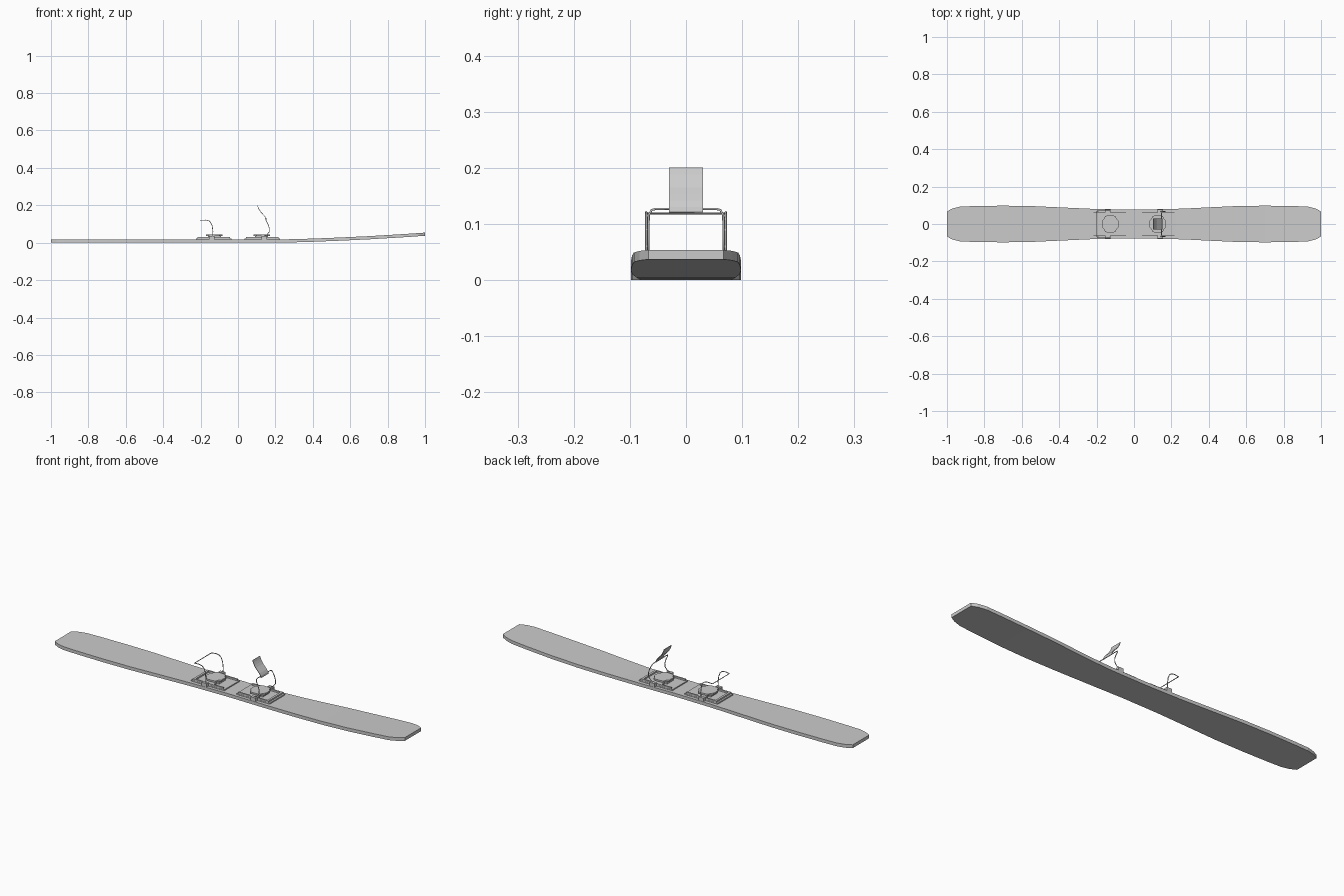
import bpy, bmesh, math
from mathutils import Vector

if "Cube" in bpy.data.objects:
    bpy.data.objects.remove(bpy.data.objects["Cube"])


def obj_from_bm(name, bm):
    bmesh.ops.recalc_face_normals(bm, faces=bm.faces)
    me = bpy.data.meshes.new(name)
    bm.to_mesh(me)
    bm.free()
    ob = bpy.data.objects.new(name, me)
    bpy.context.collection.objects.link(ob)
    return ob


def box(name, x0, x1, y0, y1, z0, z1):
    bm = bmesh.new()
    bmesh.ops.create_cube(bm, size=1)
    for v in bm.verts:
        v.co = Vector(((x0 + x1) / 2 + v.co.x * (x1 - x0),
                       (y0 + y1) / 2 + v.co.y * (y1 - y0),
                       (z0 + z1) / 2 + v.co.z * (z1 - z0)))
    return obj_from_bm(name, bm)


def prism(name, outline, z0, z1):
    bm = bmesh.new()
    face = bm.faces.new([bm.verts.new((x, y, z0)) for x, y in outline])
    ext = bmesh.ops.extrude_face_region(bm, geom=[face])
    bmesh.ops.translate(bm, vec=(0, 0, z1 - z0),
                        verts=[g for g in ext['geom'] if isinstance(g, bmesh.types.BMVert)])
    return obj_from_bm(name, bm)


def wire(name, pts, radius):
    cu = bpy.data.curves.new(name, 'CURVE')
    cu.dimensions = '3D'
    cu.bevel_depth = radius
    cu.bevel_resolution = 1
    cu.use_fill_caps = True
    sp = cu.splines.new('POLY')
    sp.points.add(len(pts) - 1)
    for p, c in zip(sp.points, pts):
        p.co = (*c, 1)
    ob = bpy.data.objects.new(name, cu)
    bpy.context.collection.objects.link(ob)


# Ski board: cross sections (x, half width, underside height)
sections = [(-1, .067, 0), (-.97, .083, 0), (-.93, .093, 0), (-.85, .096, 0), (-.7, .098, 0),
            (-.55, .096, 0), (-.4, .089, 0), (-.2, .080, 0), (0, .077, 0), (.2, .080, 0),
            (.3, .084, .002), (.4, .089, .005), (.55, .096, .011), (.7, .098, .018),
            (.85, .096, .027), (.93, .093, .032), (.97, .083, .035), (1, .067, .037)]
bm = bmesh.new()
rings = []
for x, w, z in sections:
    rings.append([bm.verts.new(c) for c in
                  ((x, -w, z), (x, w, z), (x, w, z + .017), (x, -w, z + .017))])
for a, b in zip(rings, rings[1:]):
    for i in range(4):
        bm.faces.new((a[i], a[(i + 1) % 4], b[(i + 1) % 4], b[i]))
bm.faces.new(rings[0])
bm.faces.new(rings[-1])
obj_from_bm("ski_board", bm)

# Mounting plates, frames and foot pads for heel (-1) and toe (+1)
for label, s in (("heel", -1), ("toe", 1)):
    def b(name, x0, x1, y0, y1, z0, z1):
        xs = sorted((s * x0, s * x1))
        return box(label + "_" + name, xs[0], xs[1], y0, y1, z0, z1)
    b("base_plate", .035, .225, -.062, .062, .016, .023)
    for k, y in enumerate((-.057, .057)):
        b("side_rail_%d" % k, .043, .216, y - .004, y + .004, .022, .031)
    b("end_bar", .205, .216, -.06, .06, .022, .031)
    b("pad_riser", .09, .16, -.026, .026, .022, .036)
    for k, y in enumerate((-.034, .034)):
        b("cross_bar_%d" % k, .10, .15, min(y, y * 1.65), max(y, y * 1.65), .022, .031)
    # notched pad top
    c = s * .127
    quad = [(.044, .018), (.034, .026), (.028, .042), (.012, .046)]
    outline = (quad + [(-x, y) for x, y in quad[::-1]]
               + [(-x, -y) for x, y in quad] + [(x, -y) for x, y in quad[::-1]])
    prism(label + "_pad", [(c + x, y) for x, y in outline], .035, .043)
    for k, y in enumerate((-.07, .07)):
        b("wire_mount_%d" % k, .125, .155, y - .008, y + .008, .015, .036)

# Heel wire loop
side = [(-.135, .071, .03), (-.134, .071, .06), (-.138, .071, .09), (-.146, .071, .109),
        (-.157, .071, .118), (-.175, .071, .121), (-.20, .069, .119)]
wire("heel_wire", side + [(x, -y, z) for x, y, z in side[::-1]], .002)

# Toe wire loop with rounded corners
side = [(.135, .067, .03), (.155, .067, .043), (.167, .067, .058), (.168, .067, .075),
        (.161, .067, .098), (.151, .066, .117), (.148, .061, .125), (.147, .053, .127)]
wire("toe_wire", side + [(x, -y, z) for x, y, z in side[::-1]], .002)

# Curved lever tab on the toe wire
profile = [(.152, .121), (.150, .130), (.143, .141), (.133, .152), (.122, .164),
           (.114, .176), (.108, .188), (.104, .2)]
bm = bmesh.new()
rows = [[bm.verts.new((x, y, z)) for y in (-.03, .03)] for x, z in profile]
for a, c in zip(rows, rows[1:]):
    bm.faces.new((a[0], a[1], c[1], c[0]))
lever = obj_from_bm("toe_lever", bm)
solid = lever.modifiers.new("thickness", 'SOLIDIFY')
solid.thickness = .003
solid.offset = 0
